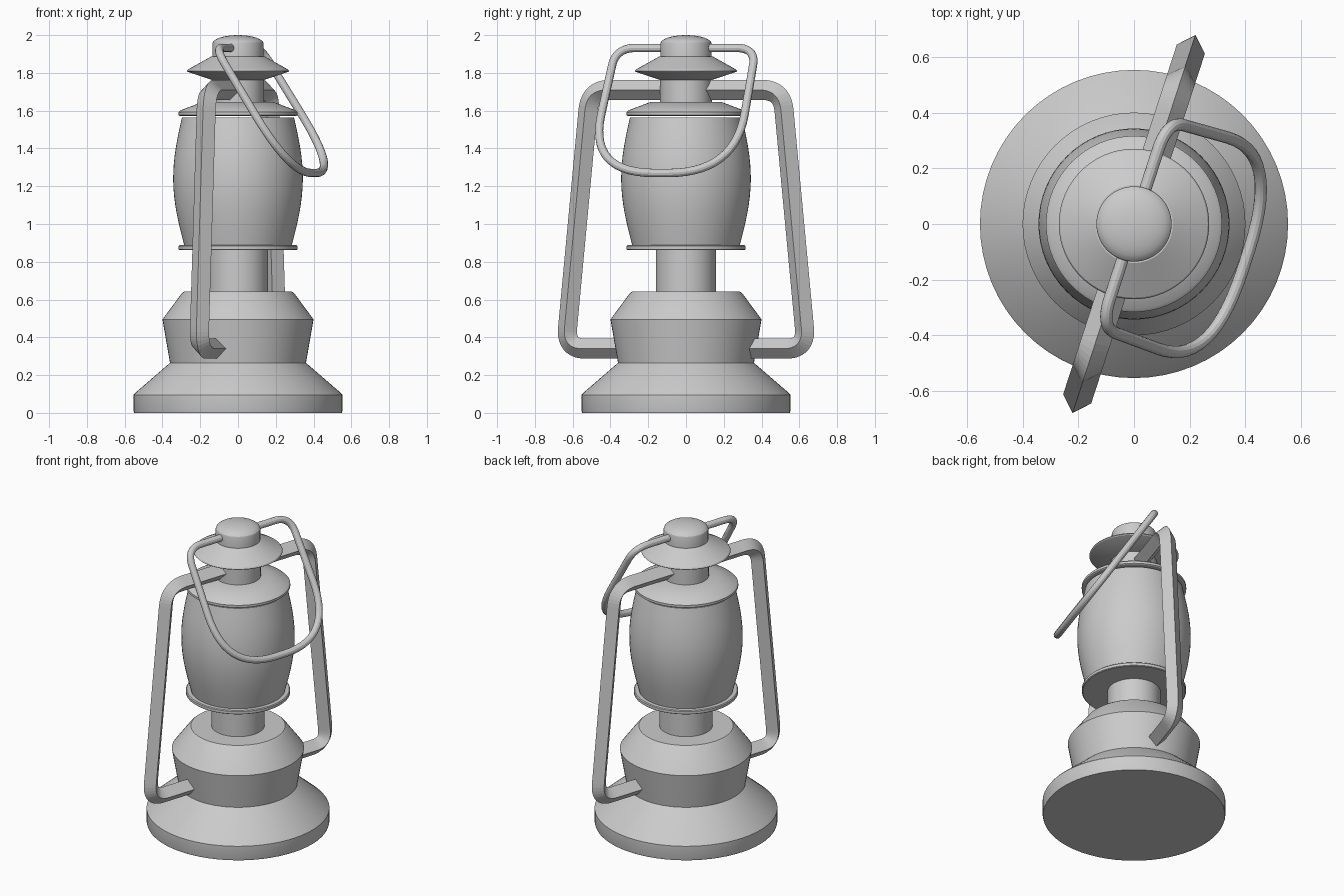
import bpy, bmesh, math
from mathutils import Vector

if "Cube" in bpy.data.objects:
    bpy.data.objects.remove(bpy.data.objects["Cube"])

ANG = math.radians(72)                                  # heading of frame and bail
U = Vector((math.cos(ANG), math.sin(ANG), 0))
V = Vector((math.sin(ANG), -math.cos(ANG), 0))


def finish(bm, name, smooth):
    bmesh.ops.recalc_face_normals(bm, faces=bm.faces)
    me = bpy.data.meshes.new(name)
    bm.to_mesh(me)
    bm.free()
    ob = bpy.data.objects.new(name, me)
    bpy.context.collection.objects.link(ob)
    if smooth:
        bpy.ops.object.select_all(action='DESELECT')
        bpy.context.view_layer.objects.active = ob
        ob.select_set(True)
        bpy.ops.object.shade_smooth_by_angle(angle=math.radians(25))
    return ob


def loft(bm, rings, caps=True):
    vs = [[bm.verts.new(p) for p in ring] for ring in rings]
    n = len(vs[0])
    for a, b in zip(vs, vs[1:]):
        for i in range(n):
            j = (i + 1) % n
            bm.faces.new((a[i], a[j], b[j], b[i]))
    if caps:
        bm.faces.new(vs[0])
        bm.faces.new(vs[-1])


def lathe(name, profile, n=64):
    """Closed solid of revolution from (radius, z) points, bottom to top."""
    bm = bmesh.new()
    loft(bm, [[(r * math.cos(2 * math.pi * i / n), r * math.sin(2 * math.pi * i / n), z)
               for i in range(n)] for r, z in profile])
    return finish(bm, name, True)


def rounded(corners, steps=10):
    """Path through (u, w, cut) corners, each rounded off by its cut distance."""
    pts = []
    for i, (u, w, cut) in enumerate(corners):
        p = Vector((u, w))
        if cut == 0:
            pts.append(p)
            continue
        a = p + (Vector(corners[i - 1][:2]) - p).normalized() * cut
        b = p + (Vector(corners[i + 1][:2]) - p).normalized() * cut
        for k in range(steps + 1):
            t = k / steps
            pts.append(a * (1 - t) ** 2 + p * 2 * t * (1 - t) + b * t * t)
    return pts


def sweep(name, path, origin, ax, ay, radius, sides, smooth):
    """Tube along a planar path lying in the ax/ay plane."""
    normal = ax.cross(ay)
    rings = []
    for i, p in enumerate(path):
        t = (path[min(i + 1, len(path) - 1)] - path[max(i - 1, 0)]).normalized()
        side = ax * -t.y + ay * t.x
        c = origin + ax * p.x + ay * p.y
        rings.append([c + radius * (math.cos(k * 2 * math.pi / sides) * side
                                    + math.sin(k * 2 * math.pi / sides) * normal)
                      for k in range(sides)])
    bm = bmesh.new()
    loft(bm, rings)
    return finish(bm, name, smooth)


# Fuel tank and foot
lathe("fuel_tank", [(.55, 0), (.553, .01), (.553, .095), (.545, .105), (.36, .265),
                    (.40, .495), (.30, .63), (.285, .643)])
# Burner and globe plate
lathe("burner", [(.16, .63), (.16, .875)])
lathe("globe_plate", [(.31, .862), (.315, .866), (.315, .883), (.31, .888)])

# Bulging globe
z0, z1 = .888, 1.563
globe = []
for k in range(17):
    t = k / 16
    globe.append((.285 + .012 * t + .052 * math.sin(math.pi * t), z0 + (z1 - z0) * t))
lathe("globe", globe)

# Globe cap, chimney, hood and top knob
lathe("globe_cap", [(.31, 1.573), (.316, 1.577), (.316, 1.592), (.305, 1.602), (.19, 1.645)])
lathe("chimney", [(.138, 1.63), (.138, 1.78)])
lathe("hood", [(.138, 1.763), (.265, 1.805), (.27, 1.81), (.265, 1.818), (.14, 1.888)])
dome = [(.135 * math.cos(a), 1.955 + .045 * math.sin(a))
        for a in [k * math.radians(88) / 8 for k in range(9)]]
lathe("top_knob", [(.135, 1.88)] + dome)

# Square side tubes, one each side
Z = Vector((0, 0, 1))
tube = rounded([(.08, 1.71, 0), (.535, 1.71, .11), (.67, .34, .11), (.28, .34, 0)])
for s, label in ((1, "rear"), (-1, "front")):
    sweep("side_tube_" + label, tube, Vector(), U * s, Z, .053, 4, False)

# Swung-out wire bail
tilt = math.radians(32.5)
drop = V * math.sin(tilt) - Z * math.cos(tilt)
bail = rounded([(-.10, 0, 0), (-.39, 0, .11), (-.407, .785, .37),
                (.407, .785, .37), (.39, 0, .11), (.10, 0, 0)], 14)
sweep("bail_handle", bail, Vector((0, 0, 1.932)), U, drop, .022, 12, True)
